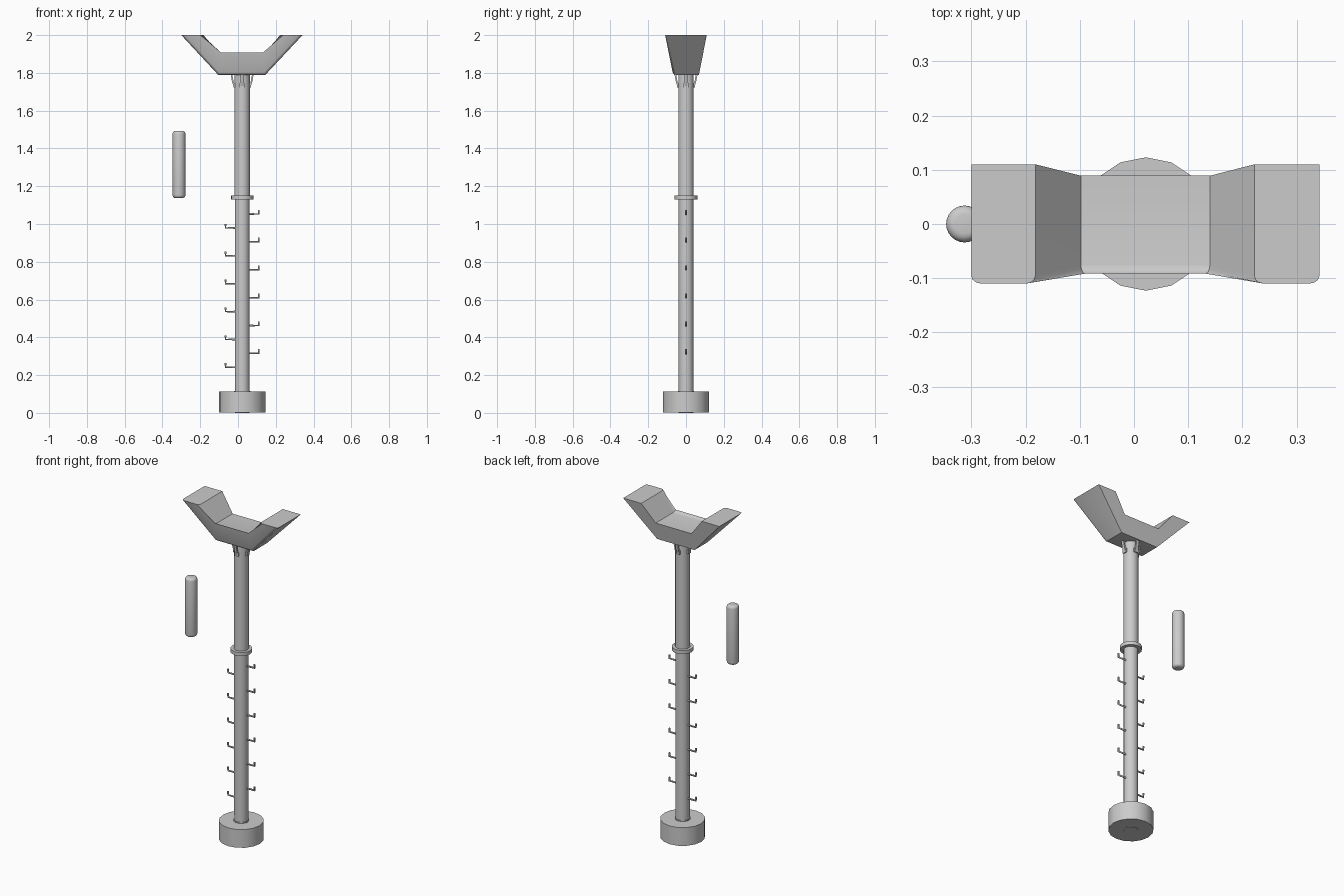
import bpy, bmesh, math
from mathutils import Matrix

if "Cube" in bpy.data.objects:
    bpy.data.objects.remove(bpy.data.objects["Cube"])

CX = 0.022  # pole axis


def finish(name, bm, smooth=True, angle=35):
    bmesh.ops.recalc_face_normals(bm, faces=bm.faces)
    me = bpy.data.meshes.new(name)
    bm.to_mesh(me)
    bm.free()
    ob = bpy.data.objects.new(name, me)
    bpy.context.collection.objects.link(ob)
    bpy.context.view_layer.objects.active = ob
    bpy.ops.object.select_all(action='DESELECT')
    ob.select_set(True)
    if smooth:
        bpy.ops.object.shade_smooth_by_angle(angle=math.radians(angle))
    return ob


def cylinder(name, x, r, z0, z1, sides=16, bevel=0):
    bm = bmesh.new()
    bmesh.ops.create_cone(bm, cap_ends=True, segments=sides, radius1=r, radius2=r, depth=z1 - z0,
                          matrix=Matrix.Translation((x, 0, (z0 + z1) / 2)))
    if bevel:
        rims = [e for e in bm.edges if abs(e.verts[0].co.z - e.verts[1].co.z) < 1e-5]
        bmesh.ops.bevel(bm, geom=rims, offset=bevel, segments=4, profile=0.5, affect='EDGES')
    return finish(name, bm)


def prism(bm, profile, half):
    """Closed XZ profile spanned in y, with half width given by height."""
    front = [bm.verts.new((x, -half(z), z)) for x, z in profile]
    back = [bm.verts.new((x, half(z), z)) for x, z in profile]
    n = len(profile)
    bm.faces.new(front)
    bm.faces.new(back[::-1])
    for i in range(n):
        j = (i + 1) % n
        bm.faces.new((front[j], front[i], back[i], back[j]))
    return front, back


def rod(name, points, r):
    cu = bpy.data.curves.new(name, 'CURVE')
    cu.dimensions = '3D'
    cu.bevel_depth = r
    cu.bevel_resolution = 1
    cu.use_fill_caps = True
    sp = cu.splines.new('POLY')
    sp.points.add(len(points) - 1)
    for p, co in zip(sp.points, points):
        p.co = (*co, 1)
    ob = bpy.data.objects.new(name, cu)
    bpy.context.collection.objects.link(ob)


# Base, pole sections and collar
cylinder("base", CX, 0.123, 0.002, 0.112)
cylinder("lower_pole", CX, 0.039, 0, 1.14, 24)
cylinder("pole_foot_ring", CX, 0.043, 0.11, 0.117, 24)
cylinder("upper_pole", CX, 0.041, 1.14, 1.795, 24)
cylinder("collar", CX, 0.06, 1.13, 1.151)

# Separate rounded grip
cylinder("loose_grip", -0.3125, 0.034, 1.137, 1.493, 24, 0.016)

# Hooked pegs, alternating between the two sides
for i in range(12):
    s = 1 if i % 2 == 0 else -1
    z = 1.053 - i * 0.0738
    rod(f"peg_{i + 1}", [(CX + s * 0.03, 0, z), (CX + s * 0.088, 0, z), (CX + s * 0.088, 0, z + 0.022)], 0.0055)

# Four bent brackets under the headrest, each with a bolt block
for i in range(4):
    bm = bmesh.new()
    prism(bm, [(0.036, 1.722), (0.044, 1.722), (0.053, 1.75), (0.062, 1.797), (0.053, 1.797), (0.045, 1.752), (0.036, 1.735)],
          lambda z: 0.009)
    bmesh.ops.create_cube(bm, size=1, matrix=Matrix.Translation((0.041, 0, 1.734)) @ Matrix.Diagonal((0.012, 0.026, 0.024, 1)))
    bm.transform(Matrix.Translation((CX, 0, 0)) @ Matrix.Rotation(i * math.pi / 2, 4, 'Z'))
    finish(f"bracket_{i + 1}", bm, smooth=False)

# Padded headrest: cradle profile that widens with height
bm = bmesh.new()
outline = [(-0.30, 2.0), (-0.105, 1.79), (0.145, 1.79), (0.342, 2.0),
           (0.222, 2.0), (0.14, 1.895), (-0.098, 1.895), (-0.182, 2.0)]
front, back = prism(bm, outline, lambda z: 0.068 + (z - 1.79) * 0.2)
edges = [bm.edges.get((front[i], front[i + 1])) for i in (0, 1, 2, 4, 5, 6)]
bmesh.ops.bevel(bm, geom=edges, offset=0.014, segments=3, profile=0.5, affect='EDGES')
finish("headrest", bm, angle=40)
